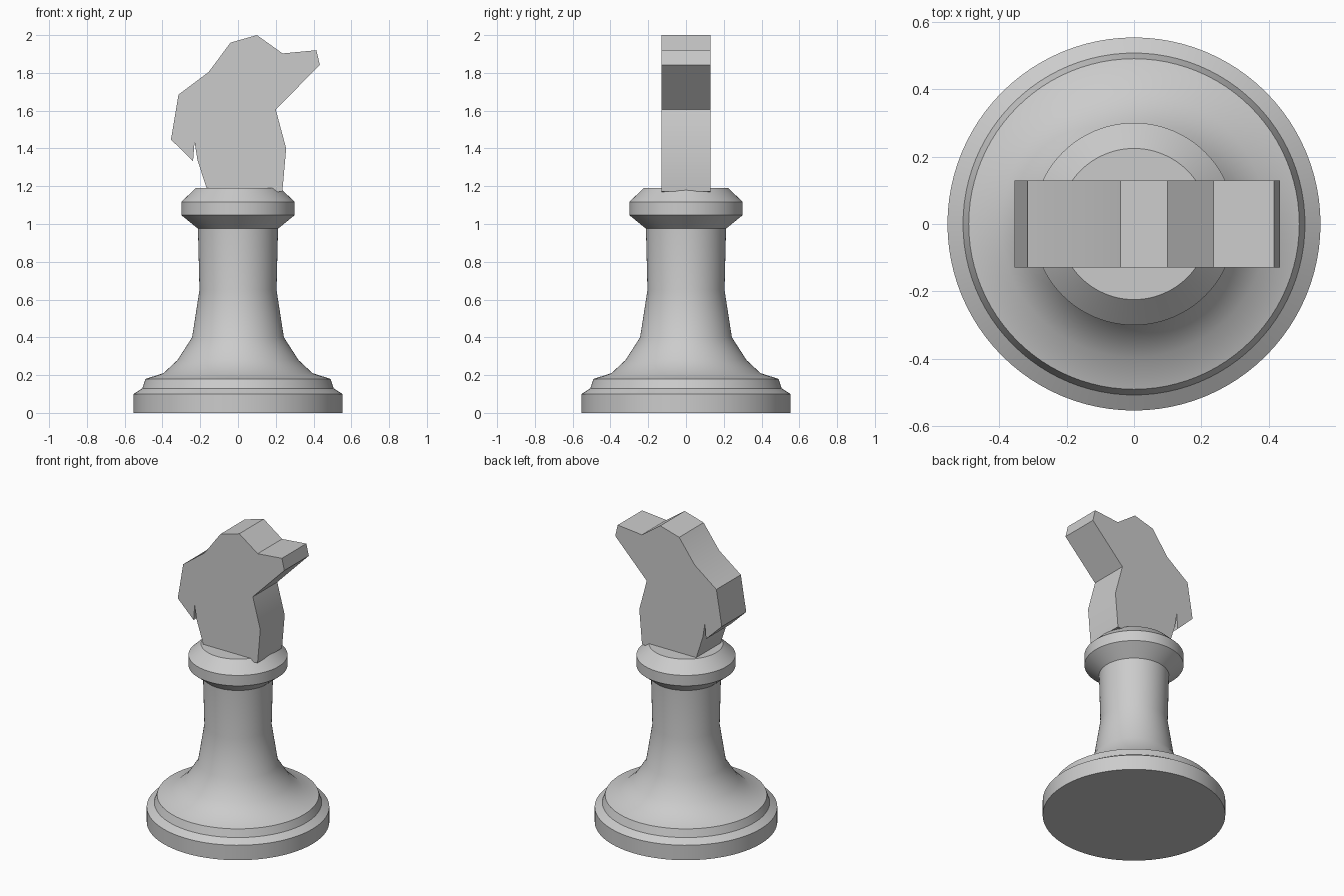
import bpy, bmesh, math

cube = bpy.data.objects.get("Cube")
if cube:
    bpy.data.objects.remove(cube, do_unlink=True)

grey = bpy.data.materials.new("plain grey")
grey.use_nodes = True
COLOUR = (0.6, 0.6, 0.6, 1)
grey.diffuse_color = COLOUR
grey.node_tree.nodes["Principled BSDF"].inputs["Base Color"].default_value = COLOUR


def finish(name, bm):
    """Turn a bmesh into a smooth-shaded object with sharp edges kept."""
    bmesh.ops.recalc_face_normals(bm, faces=bm.faces)
    mesh = bpy.data.meshes.new(name)
    bm.to_mesh(mesh)
    bm.free()
    mesh.materials.append(grey)
    obj = bpy.data.objects.new(name, mesh)
    bpy.context.collection.objects.link(obj)
    bpy.ops.object.select_all(action='DESELECT')
    obj.select_set(True)
    bpy.context.view_layer.objects.active = obj
    bpy.ops.object.shade_smooth_by_angle(angle=math.radians(30))
    return obj


def lathe(name, profile, steps=96):
    """Spin a (radius, height) profile around z."""
    bm = bmesh.new()
    verts = [bm.verts.new((r, 0, z)) for r, z in profile]
    edges = [bm.edges.new(pair) for pair in zip(verts, verts[1:])]
    bmesh.ops.spin(bm, geom=verts + edges, cent=(0, 0, 0), axis=(0, 0, 1),
                   angle=math.tau, steps=steps, use_duplicate=False)
    bmesh.ops.remove_doubles(bm, verts=bm.verts, dist=0.0005)
    return finish(name, bm)


def slab(name, outline, half):
    """Extrude an (x, z) outline along y."""
    bm = bmesh.new()
    face = bm.faces.new([bm.verts.new((x, -half, z)) for x, z in outline])
    out = bmesh.ops.extrude_face_region(bm, geom=[face], use_keep_orig=True)
    moved = [v for v in out["geom"] if isinstance(v, bmesh.types.BMVert)]
    bmesh.ops.translate(bm, verts=moved, vec=(0, 2 * half, 0))
    return finish(name, bm)


# Turned pedestal: stepped foot, waisted stem and collar
lathe("pedestal", [
    (0, 0), (0.553, 0), (0.553, 0.1), (0.507, 0.13), (0.49, 0.18),
    (0.395, 0.21), (0.32, 0.28), (0.243, 0.4), (0.204, 0.65), (0.212, 0.975),
    (0.3, 1.047), (0.3, 1.117), (0.224, 1.19), (0, 1.19)])

# Flat horse head with muzzle to the right side, swept ear to the left
slab("horse_head", [
    (0.1, 2.0), (-0.04, 1.96), (-0.155, 1.805), (-0.315, 1.685),
    (-0.355, 1.447), (-0.238, 1.333), (-0.23, 1.435), (-0.215, 1.34),
    (-0.165, 1.185), (0.185, 1.185), (0.21, 1.17), (0.235, 1.173),
    (0.255, 1.4), (0.2, 1.605), (0.433, 1.843), (0.415, 1.92),
    (0.236, 1.903)], 0.129)
